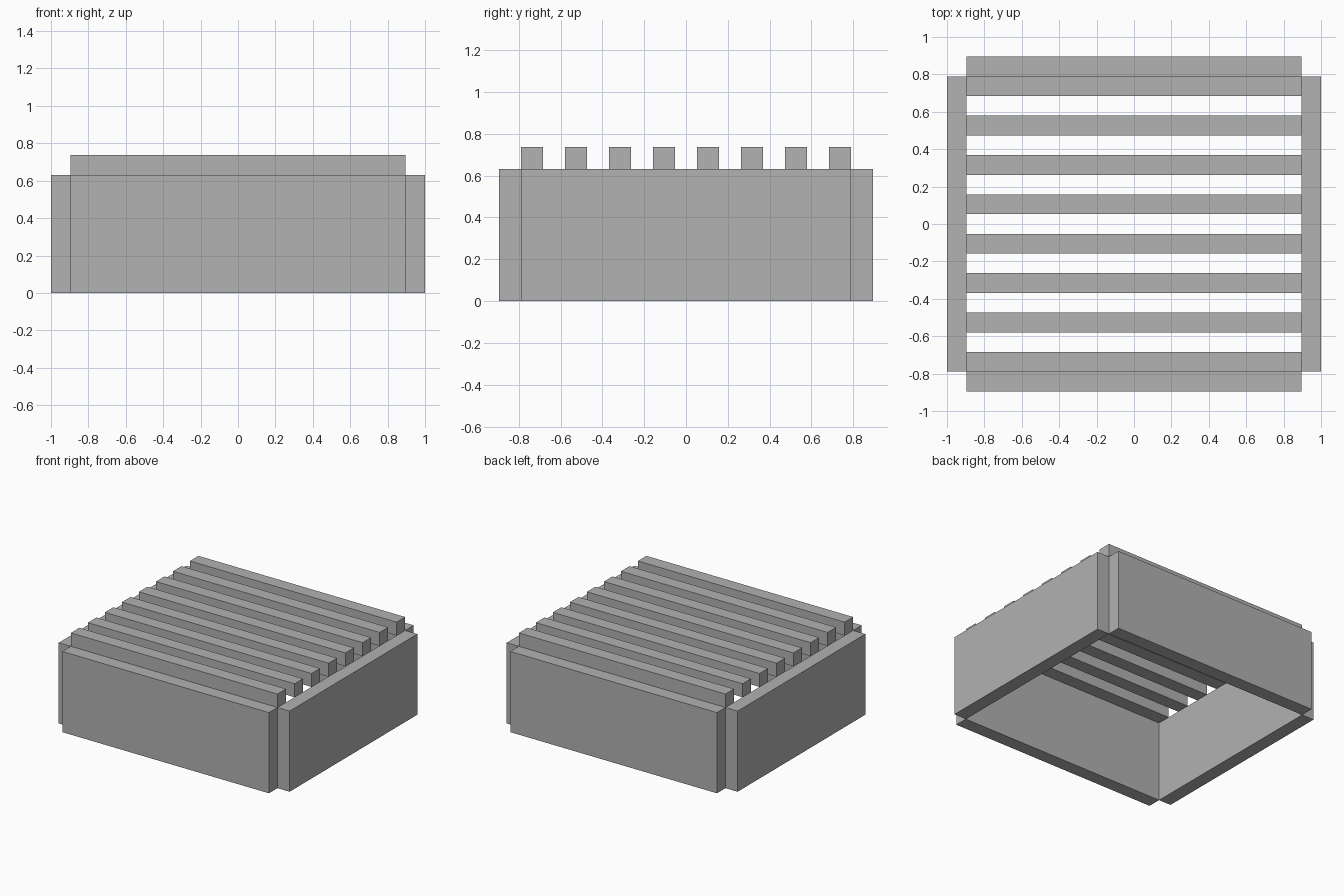
import bpy

cube = bpy.data.objects.get("Cube")
if cube:
    bpy.data.objects.remove(cube, do_unlink=True)

# The whole model follows one module: the board thickness
T = 2 / 19
WALL_H = 6 * T
SLATS = 8

grey = bpy.data.materials.new("plain_grey")
grey.use_nodes = True
colour = (0.445, 0.445, 0.445, 1)
grey.diffuse_color = colour
grey.node_tree.nodes["Principled BSDF"].inputs["Base Color"].default_value = colour


def board(name, size, centre):
    bpy.ops.mesh.primitive_cube_add(size=1, location=centre)
    obj = bpy.context.object
    obj.name = name
    obj.scale = size
    bpy.ops.object.transform_apply(location=False, rotation=False, scale=True)
    obj.data.materials.append(grey)
    return obj


# Four upright walls meeting at their corner edges
for side, name in ((1, "left_wall"), (-1, "right_wall")):
    board(name, (T, 15 * T, WALL_H), (side * 9 * T, 0, WALL_H / 2))
for side, name in ((1, "back_wall"), (-1, "front_wall")):
    board(name, (17 * T, T, WALL_H), (0, side * 8 * T, WALL_H / 2))

# Evenly spaced square slats across the top
for i in range(SLATS):
    y = (2 * i - (SLATS - 1)) * T
    board(f"top_slat_{i + 1}", (17 * T, T, T), (0, y, WALL_H + T / 2))
